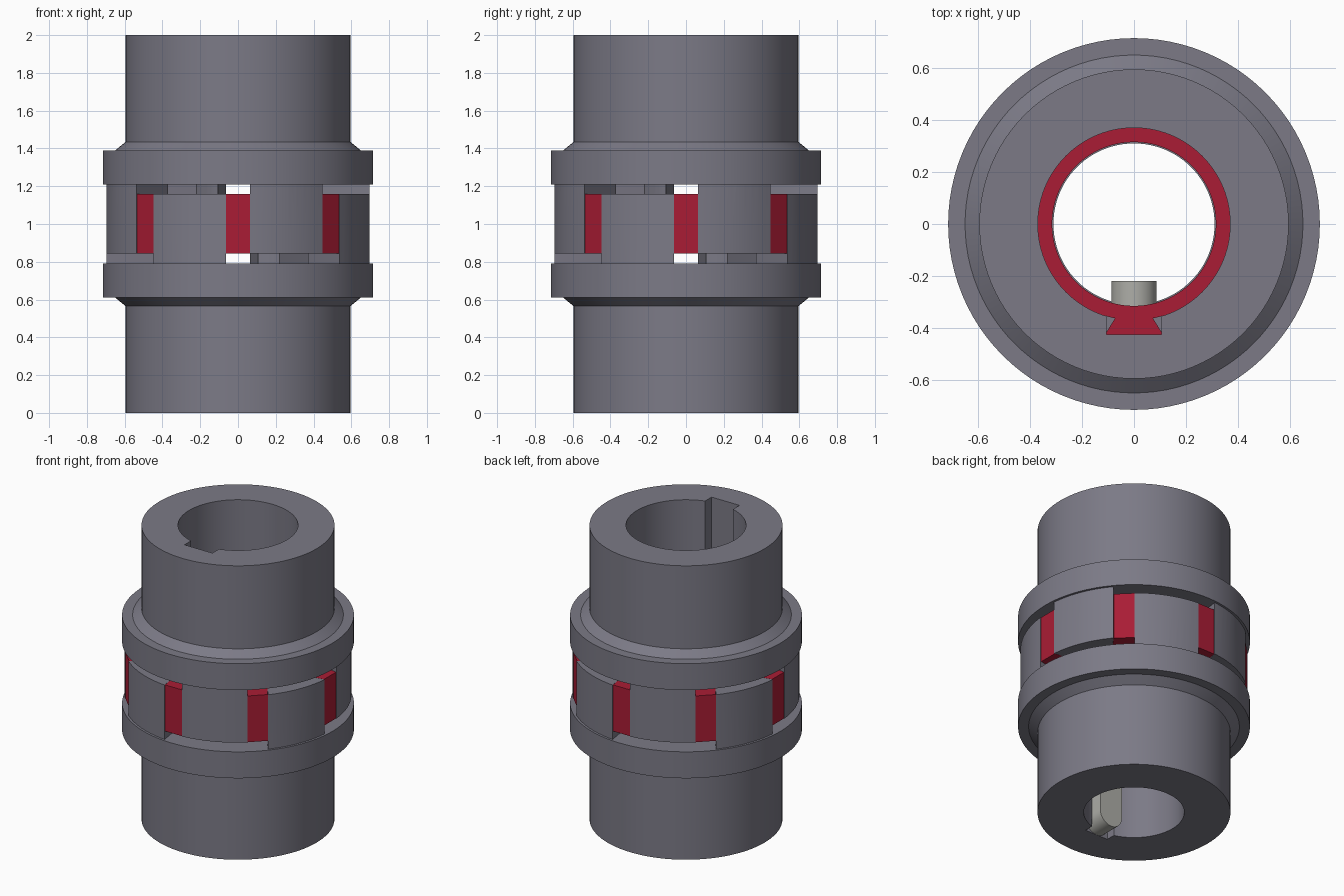
import bpy, bmesh
from math import sin, cos, radians, pi
from mathutils import Matrix

if "Cube" in bpy.data.objects:
    bpy.data.objects.remove(bpy.data.objects["Cube"], do_unlink=True)

HEIGHT = 2.0
FACE_Z = 0.79                 # inner face of the lower flange
JAW_LOW, JAW_HIGH = 0.845, 1.16
JAW_OUT, JAW_IN = 0.70, 0.43
FRONT = -90


def material(name, rgb):
    mat = bpy.data.materials.new(name)
    mat.use_nodes = True
    mat.diffuse_color = (*rgb, 1)
    mat.node_tree.nodes["Principled BSDF"].inputs["Base Color"].default_value = (*rgb, 1)
    return mat


STEEL = material("hub_metal", (0.20, 0.195, 0.24))
RED = material("red_elastomer", (0.40, 0.012, 0.035))
PALE = material("key_metal", (0.42, 0.42, 0.39))


def make_object(name, bm, mat):
    bmesh.ops.recalc_face_normals(bm, faces=bm.faces)
    mesh = bpy.data.meshes.new(name)
    bm.to_mesh(mesh)
    bm.free()
    mesh.materials.append(mat)
    obj = bpy.data.objects.new(name, mesh)
    bpy.context.collection.objects.link(obj)
    return obj


def activate(obj):
    bpy.ops.object.select_all(action='DESELECT')
    obj.select_set(True)
    bpy.context.view_layer.objects.active = obj


def smooth(obj):
    activate(obj)
    bpy.ops.object.shade_smooth_by_angle(angle=radians(15))


def polar(r, deg):
    return (r * cos(radians(deg)), r * sin(radians(deg)))


def arc(r, start, end, steps):
    return [polar(r, start + (end - start) * i / steps) for i in range(steps + 1)]


def prism(name, loops, z0, z1, mat):
    """Extrude closed outlines (any after the first are holes) from z0 to z1."""
    bm = bmesh.new()
    for loop in loops:
        vs = [bm.verts.new((x, y, z0)) for x, y in loop]
        for a, b in zip(vs, vs[1:] + vs[:1]):
            bm.edges.new((a, b))
    bmesh.ops.triangle_fill(bm, use_beauty=True, edges=bm.edges[:], normal=(0, 0, 1))
    res = bmesh.ops.extrude_face_region(bm, geom=bm.faces[:], use_keep_orig=True)
    top = [g for g in res["geom"] if isinstance(g, bmesh.types.BMVert)]
    bmesh.ops.translate(bm, verts=top, vec=(0, 0, z1 - z0))
    return make_object(name, bm, mat)


def boolean(obj, other, operation):
    mod = obj.modifiers.new(operation.lower(), 'BOOLEAN')
    mod.operation = operation
    mod.solver = 'EXACT'
    mod.object = other
    activate(obj)
    bpy.ops.object.modifier_apply(modifier=mod.name)
    bpy.data.objects.remove(other, do_unlink=True)


def hub(name, bore, key_half, key_depth, first_jaw, flipped):
    def z_of(z):
        return HEIGHT - z if flipped else z

    # turned body with neck, cone and flange
    profile = [(bore, 0), (0.595, 0), (0.595, 0.565), (0.65, 0.61),
               (0.715, 0.61), (0.715, FACE_Z), (bore, FACE_Z)]
    bm = bmesh.new()
    vs = [bm.verts.new((r, 0, z_of(z))) for r, z in profile]
    for a, b in zip(vs, vs[1:] + vs[:1]):
        bm.edges.new((a, b))
    bmesh.ops.spin(bm, geom=bm.verts[:] + bm.edges[:], axis=(0, 0, 1), cent=(0, 0, 0),
                   angle=2 * pi, steps=96, use_merge=True)
    bmesh.ops.remove_doubles(bm, verts=bm.verts[:], dist=0.0001)
    body = make_object(name, bm, STEEL)

    # keyway slot through the bore
    slot = [(-key_half, -key_depth), (key_half, -key_depth),
            (key_half, -0.1), (-key_half, -0.1)]
    z0, z1 = sorted((z_of(-0.1), z_of(0.9)))
    boolean(body, prism("keyway_cutter", [slot], z0, z1, STEEL), 'DIFFERENCE')

    # four jaws rooted in the flange
    z0, z1 = sorted((z_of(FACE_Z - 0.02), JAW_LOW if flipped else JAW_HIGH))
    for k in range(4):
        c = first_jaw + 90 * k
        outline = arc(JAW_OUT, c - 17.2, c + 17.2, 10) + arc(JAW_IN, c + 8.2, c - 8.2, 4)
        boolean(body, prism("jaw", [outline], z0, z1, STEEL), 'UNION')
    smooth(body)
    return body


hub("lower_hub", 0.31, 0.087, 0.36, FRONT - 22.5, False)
hub("upper_hub", 0.37, 0.105, 0.425, FRONT + 22.5, True)

# elastic spider: a ring with eight tapered legs between the jaws
outline = []
for k in range(8):
    c = FRONT + 45 * k
    outline += [polar(JAW_IN, c - 14.3), polar(JAW_OUT - 0.004, c - 5.3),
                polar(JAW_OUT - 0.004, c + 5.3), polar(JAW_IN, c + 14.3)]
    outline += arc(0.37, c + 11.4, c + 33.6, 6)
smooth(prism("spider", [outline, arc(0.315, 0, 356.25, 95)], JAW_LOW, JAW_HIGH, RED))

# round-ended key lying in the lower keyway
R = 0.087
ends = [(FACE_Z - R, 0), (R, 180)]
stadium = [(x, y + z) for z, a in ends for x, y in arc(R, a, a + 180, 16)]
key = prism("key", [stadium], 0.22, 0.36, PALE)
key.data.transform(Matrix.Rotation(pi / 2, 4, 'X'))
smooth(key)
